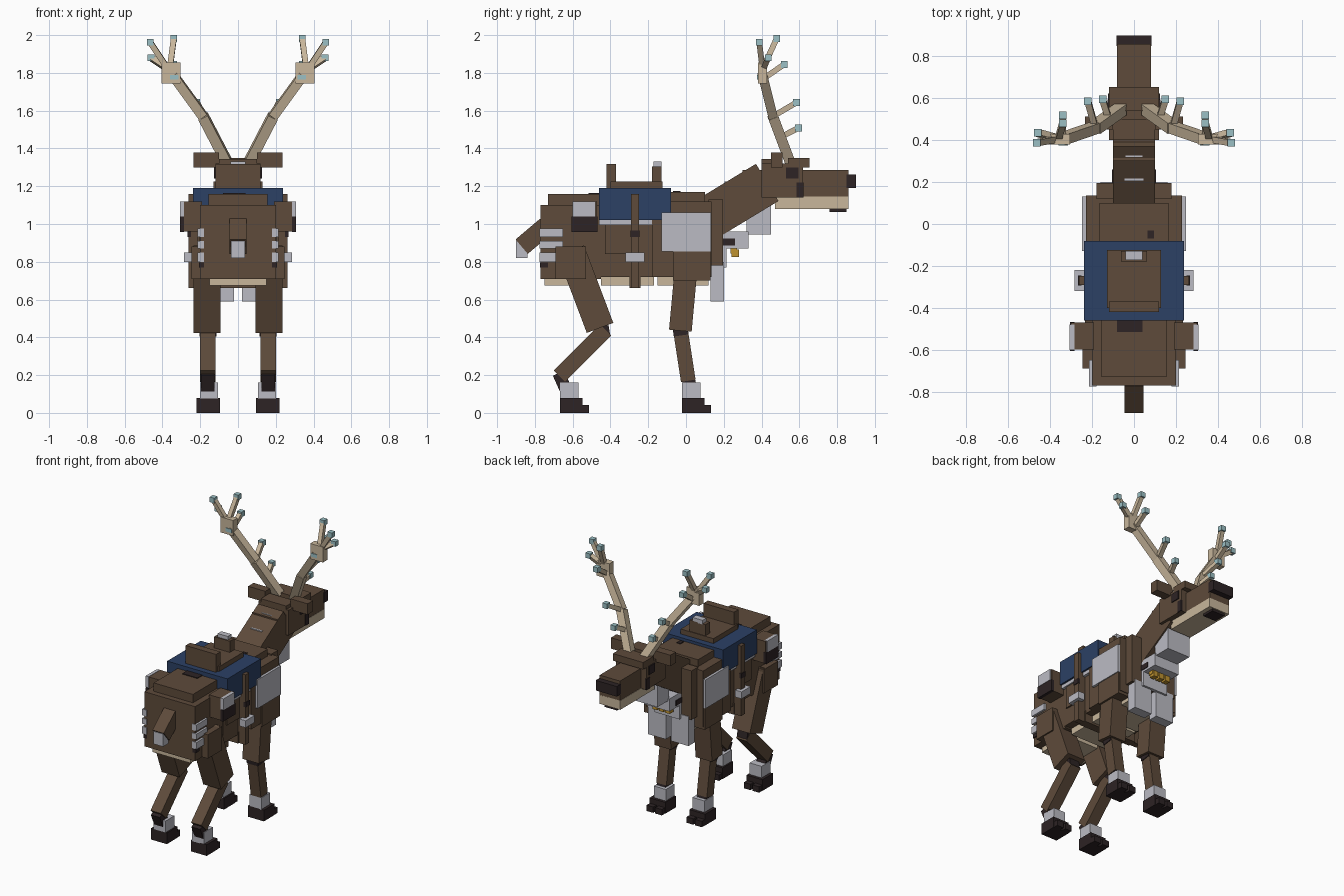
import bpy
import bmesh
from mathutils import Vector, Matrix

default_cube = bpy.data.objects.get("Cube")
if default_cube:
    bpy.data.objects.remove(default_cube, do_unlink=True)


def material(name, r, g, b):
    mat = bpy.data.materials.new(name)
    mat.use_nodes = True
    mat.diffuse_color = (r, g, b, 1)
    mat.node_tree.nodes["Principled BSDF"].inputs["Base Color"].default_value = (r, g, b, 1)
    return mat


brown = material("brown fur", .112, .07, .043)
dark = material("dark hoof", .026, .017, .018)
white = material("pale grey", .5, .5, .55)
cream = material("cream", .58, .47, .33)
blue = material("blue cloth", .025, .052, .13)
ice = material("ice blue", .33, .53, .56)
gold = material("gold", .52, .29, .03)


def block(name, mat, matrix):
    """A unit cube placed by a matrix."""
    mesh = bpy.data.meshes.new(name)
    bm = bmesh.new()
    bmesh.ops.create_cube(bm, size=1, matrix=matrix)
    bm.to_mesh(mesh)
    bm.free()
    mesh.materials.append(mat)
    obj = bpy.data.objects.new(name, mesh)
    bpy.context.collection.objects.link(obj)
    return obj


def box(name, mat, x, y, z):
    """Axis-aligned box from its extents; a single x number is a centred half width."""
    if not isinstance(x, tuple):
        x = (-x, x)
    spans = (x, y, z)
    centre = Vector([(a + b) / 2 for a, b in spans])
    size = [b - a for a, b in spans]
    return block(name, mat, Matrix.Translation(centre) @ Matrix.Diagonal((*size, 1)))


def beam(name, mat, start, end, width, depth):
    """Box running from start to end, width across x."""
    start, end = Vector(start), Vector(end)
    along = end - start
    length = along.length
    along.normalize()
    side = Vector((1, 0, 0))
    side = (side - along * side.dot(along)).normalized()
    turn = Matrix((side, along.cross(side), along)).transposed().to_4x4()
    return block(name, mat, Matrix.Translation((start + end) / 2) @ turn
                 @ Matrix.Diagonal((width, depth, length, 1)))


SIDES = (("left", 1), ("right", -1))


def pair_box(name, mat, x, y, z):
    for side, s in SIDES:
        box(side + "_" + name, mat, tuple(sorted((x[0] * s, x[1] * s))), y, z)


def pair_beam(name, mat, start, end, width, depth):
    for side, s in SIDES:
        beam(side + "_" + name, mat, (start[0] * s, *start[1:]), (end[0] * s, *end[1:]), width, depth)


# Torso
box("rump", brown, .2, (-.77, -.45), (.71, 1.1))
box("rump_top", brown, .155, (-.73, -.44), (1.09, 1.16))
box("barrel", brown, .205, (-.46, -.1), (.72, 1.1))
box("chest", brown, .23, (-.18, .135), (.72, 1.12))
box("chest_top", brown, .165, (-.09, .1), (1.1, 1.17))
box("breast", brown, .18, (.12, .195), (.78, 1.13))
box("rump_patch", dark, (-.08, .04), (-.515, -.455), (1.155, 1.165))
box("shoulder_patch", dark, (.065, .095), (-.07, -.03), (1.165, 1.175))
for part, y in (("rear", (-.75, -.48)), ("middle", (-.45, -.17)), ("front", (-.15, .12))):
    box(part + "_belly", cream, .15, y, (.675, .725))
pair_box("hip", brown, (.1, .245), (-.69, -.53), (.71, .88))
pair_box("shoulder", brown, (.1, .24), (-.07, .13), (.7, .88))
pair_box("flank", brown, (.15, .215), (-.43, -.28), (.84, 1))
for part, z in (("upper", (.93, .975)), ("middle", (.87, .91)), ("lower", (.8, .85))):
    pair_box(part + "_rump_stripe", white, (.18, .215), (-.775, -.65), z)
pair_box("rump_mark", dark, (.18, .207), (-.772, -.73), (.77, .795))

# Tail
beam("tail", brown, (0, -.74, .99), (0, -.87, .88), .09, .1)
box("tail_tip", white, .038, (-.9, -.84), (.82, .91))

# Neck and head
beam("neck", brown, (0, .1, 1.02), (0, .43, 1.22), .2, .23)
box("nape", brown, .1, (.3, .42), (1.14, 1.285))
box("nape_plate", white, .04, (.32, .37), (1.283, 1.292))
box("neck_plate", white, .045, (.205, .225), (1.2, 1.225))
box("head", brown, .12, (.4, .62), (1.14, 1.32))
box("brow", brown, .12, (.54, .655), (1.3, 1.35))
box("crown", brown, .1, (.4, .5), (1.29, 1.345))
box("muzzle", brown, .08, (.6, .86), (1.14, 1.285))
box("nose", dark, .083, (.85, .9), (1.19, 1.262))
box("jaw", cream, .082, (.47, .86), (1.08, 1.145))
box("chin", dark, .05, (.76, .85), (1.063, 1.085))
pair_box("eye", dark, (.11, .127), (.53, .595), (1.24, 1.3))
pair_box("cheek_strap", dark, (.11, .125), (.585, .622), (1.14, 1.22))
pair_box("ear", brown, (.1, .235), (.45, .512), (1.3, 1.378))

# Chest ornaments
box("throat_ruff", white, .09, (.32, .45), (.945, 1.1))
box("breast_ruff", white, .1, (.18, .33), (.87, .96))
box("breast_strap", dark, .105, (.19, .26), (.885, .922))
pair_box("breast_plate", white, (.02, .16), (.13, .2), (.59, .8))
box("breast_guard", white, .1, (.19, .215), (.77, .88))
box("pendant_bar", gold, .07, (.235, .27), (.845, .875))
for i in (-1, 0, 1):
    box("pendant", gold, (i * .05 - .018, i * .05 + .018), (.24, .28), (.825, .865))

# Saddle, cloth and straps
box("saddle_cloth", blue, .238, (-.46, -.08), (1.02, 1.19))
pair_box("cloth_trim", white, (.19, .225), (-.46, -.12), (.995, 1.025))
box("saddle_seat", brown, .13, (-.4, -.125), (1.18, 1.225))
box("saddle_back", brown, .12, (-.42, -.37), (1.19, 1.318))
box("saddle_horn", brown, .062, (-.18, -.13), (1.2, 1.305))
box("horn_cap", white, .04, (-.172, -.13), (1.3, 1.33))
box("girth", brown, .21, (-.3, -.24), (.66, .74))
pair_box("stirrup_strap", brown, (.2, .262), (-.29, -.248), (.66, 1.16))
pair_box("strap_buckle", dark, (.25, .267), (-.293, -.245), (.93, .965))
pair_box("stirrup", white, (.235, .285), (-.32, -.22), (.8, .85))
pair_box("shoulder_guard", white, (.22, .247), (-.13, .132), (.855, 1.06))
pair_box("saddlebag", brown, (.19, .3), (-.6, -.47), (.96, 1.118))
pair_box("bag_flap", white, (.285, .308), (-.602, -.48), (1.04, 1.12))
pair_box("bag_pocket", dark, (.285, .306), (-.605, -.468), (.958, 1.04))


# Legs
def foot(name, y):
    pair_box(name + "_sock", white, (.105, .2), (y, y + .1), (.075, .162))
    pair_box(name + "_hoof", dark, (.095, .22), (y, y + .12), (0, .08))
    for toe, x in (("inner", (.098, .15)), ("outer", (.166, .218))):
        pair_box(name + "_" + toe + "_toe", dark, x, (y + .1, y + .155), (0, .042))


pair_beam("front_upper_leg", brown, (.162, 0, .76), (.162, -.03, .435), .13, .12)
pair_beam("front_knee", dark, (.16, -.032, .445), (.16, -.027, .41), .09, .076)
pair_beam("front_shin", brown, (.16, -.028, .43), (.16, .012, .17), .08, .078)
pair_beam("front_fetlock", dark, (.16, .01, .19), (.16, .025, .12), .07, .07)
foot("front", -.022)
pair_beam("thigh", brown, (.164, -.61, .86), (.164, -.455, .45), .142, .15)
pair_beam("hind_knee", dark, (.16, -.44, .46), (.16, -.43, .4), .08, .06)
pair_beam("hind_shin", brown, (.16, -.425, .44), (.16, -.67, .195), .082, .085)
pair_beam("hind_fetlock", dark, (.16, -.675, .21), (.16, -.635, .12), .07, .065)
foot("hind", -.668)

# Antlers: main stem, palm block and tipped tines
stem = [(.06, .55, 1.33), (.185, .46, 1.57), (.345, .405, 1.79)]
pair_beam("antler_base", cream, stem[0], stem[1], .055, .055)
pair_beam("antler_stem", cream, stem[1], stem[2], .05, .05)
pair_box("antler_palm", cream, (.305, .405), (.38, .43), (1.745, 1.855))
pair_box("palm_inlay", ice, (.315, .36), (.375, .39), (1.765, 1.79))
tines = [
    ((.12, .5, 1.46), (.15, .595, 1.508)),
    ((.185, .46, 1.57), (.22, .585, 1.643)),
    ((.34, .41, 1.77), (.34, .52, 1.845)),
    ((.37, .41, 1.82), (.46, .435, 1.88)),
    ((.37, .405, 1.82), (.465, .388, 1.962)),
    ((.36, .41, 1.83), (.34, .48, 1.982)),
]
for root, tip in tines:
    pair_beam("tine", cream, root, tip, .03, .03)
    pair_box("tine_tip", ice, (tip[0] - .018, tip[0] + .018),
             (tip[1] - .018, tip[1] + .018), (tip[2] - .018, tip[2] + .018))
